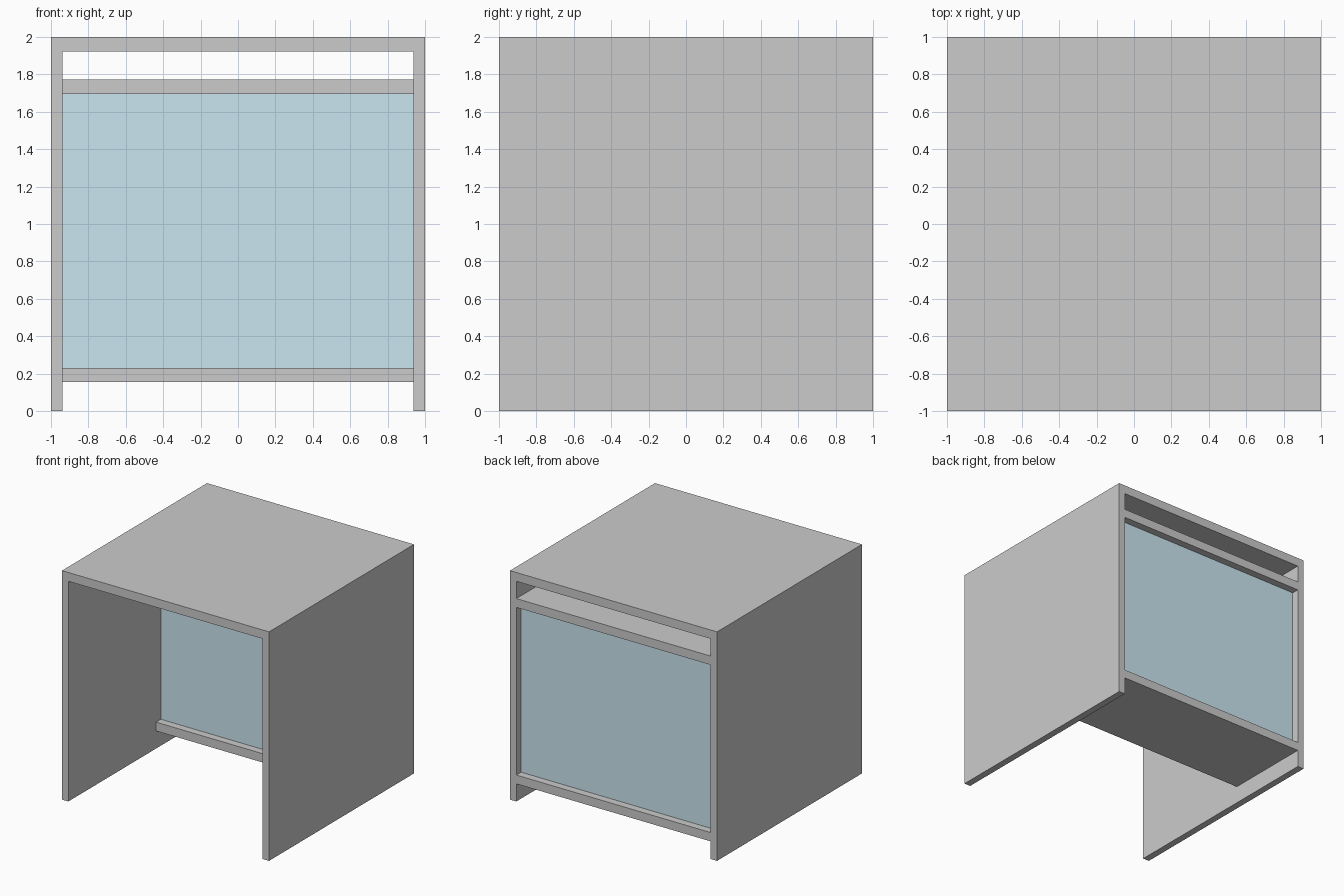
import bpy, bmesh

if "Cube" in bpy.data.objects:
    bpy.data.objects.remove(bpy.data.objects["Cube"])

HALF_W, INNER_W, TOP, BOARD = 1.0, 0.939, 2.0, 0.077
SHELF_FRONT, BACK, INSET = 0.21, 1.0, 0.066


def extrude_profile(name, points, y0, y1):
    """Extrude an x-z outline from y0 to y1."""
    bm = bmesh.new()
    face = bm.faces.new([bm.verts.new((x, y0, z)) for x, z in points])
    new = bmesh.ops.extrude_face_region(bm, geom=[face])["geom"]
    verts = [v for v in new if isinstance(v, bmesh.types.BMVert)]
    bmesh.ops.translate(bm, verts=verts, vec=(0, y1 - y0, 0))
    bmesh.ops.recalc_face_normals(bm, faces=bm.faces)
    mesh = bpy.data.meshes.new(name)
    bm.to_mesh(mesh)
    bm.free()
    obj = bpy.data.objects.new(name, mesh)
    bpy.context.collection.objects.link(obj)
    return obj


def slab(name, z0, z1, y0, y1):
    """Board spanning the gap between the side walls."""
    w = INNER_W
    return extrude_profile(name, [(-w, z0), (w, z0), (w, z1), (-w, z1)], y0, y1)


# Outer shell: two side walls and the roof in one piece
w, i, under = HALF_W, INNER_W, TOP - BOARD
extrude_profile("outer_shell", [(-w, 0), (-i, 0), (-i, under), (i, under),
                                (i, 0), (w, 0), (w, TOP), (-w, TOP)], -1, 1)

# Shelves above and below the glass
LOW, HIGH = 0.154, 1.695
slab("lower_shelf", LOW, LOW + BOARD, SHELF_FRONT, BACK)
slab("upper_shelf", HIGH, HIGH + BOARD, SHELF_FRONT, BACK)

# Blue glass block set in from the shelf edges
glass = slab("glass_block", LOW + BOARD, HIGH, SHELF_FRONT + INSET, BACK - INSET)
blue = bpy.data.materials.new("blue_glass")
blue.diffuse_color = (0.6, 0.79, 0.88, 1)
blue.use_nodes = True
blue.node_tree.nodes["Principled BSDF"].inputs["Base Color"].default_value = blue.diffuse_color
glass.data.materials.append(blue)
